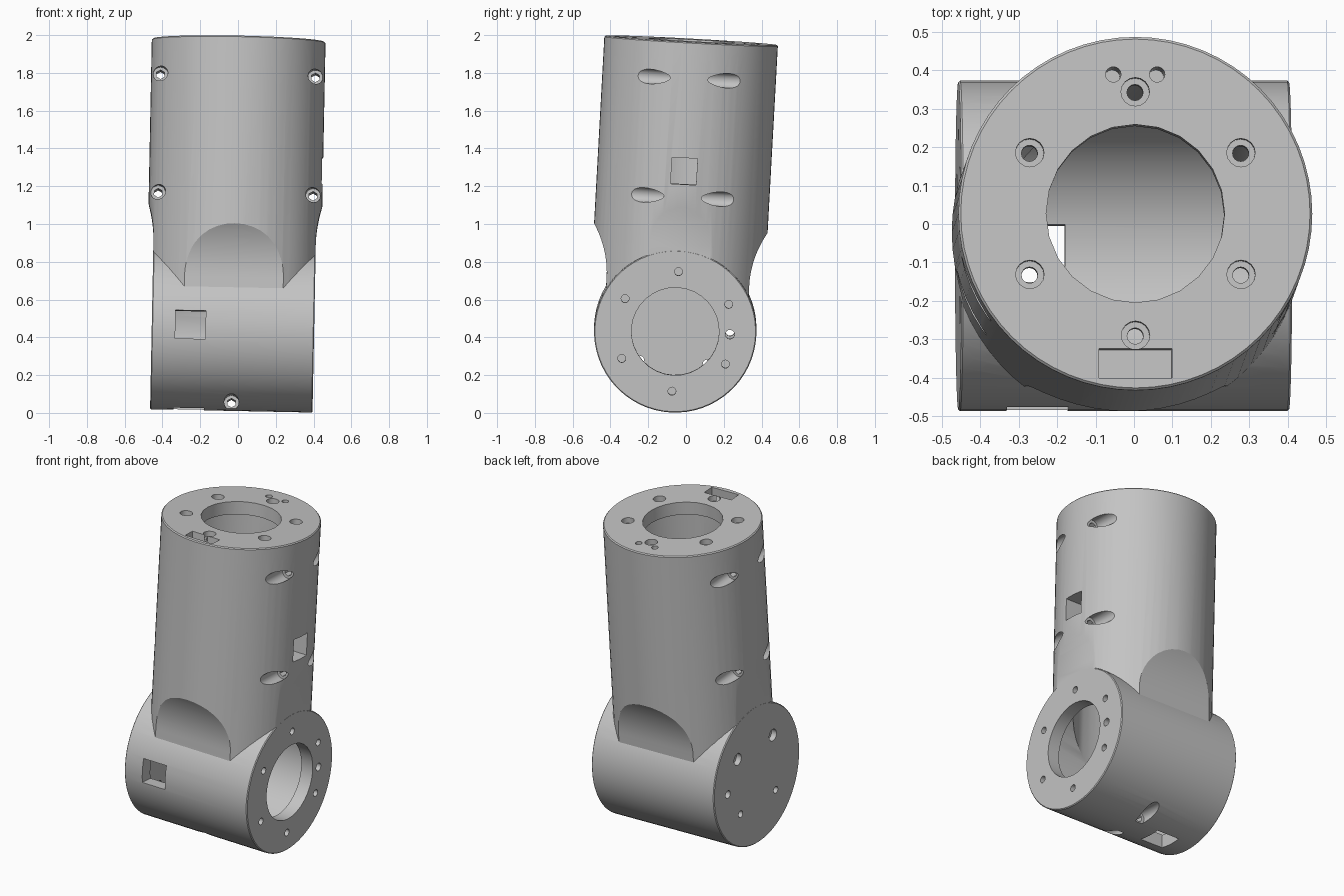
import bpy, bmesh
from math import sin, cos, pi, sqrt, radians
from mathutils import Matrix, Vector

cube = bpy.data.objects.get("Cube")
if cube:
    bpy.data.objects.remove(cube, do_unlink=True)

gray = bpy.data.materials.new("plain_gray")
gray.use_nodes = True
gray.diffuse_color = (0.55, 0.55, 0.55, 1)
gray.node_tree.nodes["Principled BSDF"].inputs["Base Color"].default_value = gray.diffuse_color

R_BARREL, HALF, R_ARM, TOP = 0.43, 0.43, 0.46, 1.535
WALL = 0.08
BORE = 0.35
TURN = {"x": Matrix.Rotation(pi / 2, 4, "Y"),
        "y": Matrix.Rotation(-pi / 2, 4, "X"),
        "z": Matrix.Identity(4)}
helpers = []


def make(name, bm):
    bmesh.ops.recalc_face_normals(bm, faces=bm.faces)
    mesh = bpy.data.meshes.new(name)
    bm.to_mesh(mesh)
    bm.free()
    mesh.materials.append(gray)
    ob = bpy.data.objects.new(name, mesh)
    bpy.context.collection.objects.link(ob)
    return ob


def cylinder(name, axis, r, start, end, at=(0, 0, 0), sides=16, chamfer=0):
    """Cylinder along an axis between two stations."""
    bm = bmesh.new()
    bmesh.ops.create_cone(bm, cap_ends=True, segments=sides, radius1=r, radius2=r, depth=end - start)
    if chamfer:
        rims = [e for e in bm.edges if abs(e.verts[0].co.z - e.verts[1].co.z) < 1e-5]
        bmesh.ops.bevel(bm, geom=rims, offset=chamfer, segments=1, affect="EDGES")
    shift = Matrix.Translation((0, 0, (start + end) / 2))
    bm.transform(Matrix.Translation(at) @ TURN[axis] @ shift)
    return make(name, bm)


def box(name, centre, size):
    bm = bmesh.new()
    bmesh.ops.create_cube(bm, size=1)
    bm.transform(Matrix.Translation(centre) @ Matrix.Diagonal((*size, 1)))
    return make(name, bm)


def waist(name, axis, half, low, high):
    """Prism whose straight sides flare outwards in a concave arc."""
    rise, run = R_ARM - half, high - low
    rad = (rise ** 2 + run ** 2) / (2 * rise)
    side = [(half, -0.2)]
    for i in range(15):
        dz = run * 1.25 * i / 14
        side.append((half + rad - sqrt(rad ** 2 - dz ** 2), low + dz))
    side += [(0.7, side[-1][1]), (0.7, 2)]
    outline = side + [(-a, z) for a, z in reversed(side)]
    bm = bmesh.new()
    place = (lambda a, z: (-1, a, z)) if axis == "x" else (lambda a, z: (a, -1, z))
    face = bm.faces.new([bm.verts.new(place(a, z)) for a, z in outline])
    grown = bmesh.ops.extrude_face_region(bm, geom=[face])["geom"]
    move = Vector((2, 0, 0)) if axis == "x" else Vector((0, 2, 0))
    bmesh.ops.translate(bm, vec=move, verts=[v for v in grown if isinstance(v, bmesh.types.BMVert)])
    return make(name, bm)


def combine(target, tool, how):
    mod = target.modifiers.new(tool.name, "BOOLEAN")
    mod.object, mod.operation, mod.solver = tool, how, "EXACT"
    tool.hide_render = True
    helpers.append(tool)


def cut(tool):
    combine(housing, tool, "DIFFERENCE")


# Upright arm, narrowed where it meets the barrel
arm = cylinder("upright_arm", "z", R_ARM, 0, TOP, sides=64, chamfer=0.006)
combine(arm, waist("front_back_waist", "x", 0.378, 0.26, 0.54), "INTERSECT")
combine(arm, waist("side_waist", "y", HALF - 0.0005, 0.46, 0.66), "INTERSECT")

# Cross barrel joined with the arm
housing = cylinder("joint_housing", "x", R_BARREL, -HALF, HALF, sides=64, chamfer=0.005)
combine(housing, arm, "UNION")

# Hollow interior and the three round openings
cut(cylinder("barrel_bore", "x", BORE, WALL - HALF, HALF - WALL, sides=48))
cut(cylinder("arm_bore", "z", BORE - 0.01, 0, TOP - WALL, sides=48))
cut(cylinder("top_opening", "z", 0.232, TOP - 0.2, TOP + 0.1, sides=24))
cut(cylinder("left_opening", "x", 0.232, HALF - 0.2, HALF + 0.1, sides=32))
cut(cylinder("right_opening", "x", 0.187, -HALF - 0.1, 0.2 - HALF, sides=32))


# Countersunk flange bolts
def bolt_circle(name, axis, face, sign, radius, count, first):
    for i in range(count):
        t = radians(first) + 2 * pi * i / count
        a, b = radius * cos(t), radius * sin(t)
        at = (a, b, 0) if axis == "z" else (0, a, b)
        for part, r, depth in (("head", 0.037, 0.035), ("shaft", 0.021, 0.15)):
            ends = sorted((face + sign * 0.05, face - sign * depth))
            cut(cylinder(f"{name}_{part}", axis, r, *ends, at=at))


bolt_circle("top_bolt", "z", TOP, 1, 0.317, 6, 90)
bolt_circle("left_bolt", "x", HALF, 1, 0.317, 6, 90)
bolt_circle("right_bolt", "x", -HALF, -1, 0.25, 4, 45)

# Small pin holes
for s in (-1, 1):
    cut(cylinder("top_pin_hole", "z", 0.02, TOP - 0.15, TOP + 0.05, at=(s * 0.057, 0.362, 0)))
cut(cylinder("cross_pin_hole", "x", 0.024, -0.6, 0.6, at=(0, 0.29, 0)))

# Clamping screws running front to back, sunk at both ends
clamps = [(s * 0.41, z, 0.1) for s in (-1, 1) for z in (1.34, 0.712)] + [(0, -0.392, 0.08)]
for x, z, floor in clamps:
    cut(cylinder("clamp_shaft", "y", 0.024, -0.3, 0.3, at=(x, 0, z), sides=6))
    for ends in ((floor, 0.6), (-0.6, -floor)):
        cut(cylinder("clamp_head", "y", 0.039, *ends, at=(x, 0, z), sides=20))

# Rectangular windows and the slot in the top rim
cut(box("front_window", (-0.225, -0.42, 0), (0.16, 0.24, 0.15)))
cut(box("bottom_window", (-0.225, 0, -0.42), (0.16, 0.15, 0.24)))
cut(box("side_window", (0.42, 0, 0.85), (0.24, 0.135, 0.14)))
cut(box("top_slot", (0, -0.39, TOP), (0.19, 0.076, 0.1)))

# Bake the cuts, drop the helpers and set the slight lean
bpy.context.view_layer.update()
graph = bpy.context.evaluated_depsgraph_get()
solid = bpy.data.meshes.new_from_object(housing.evaluated_get(graph))
housing.modifiers.clear()
housing.data = solid
for tool in helpers:
    bpy.data.objects.remove(tool, do_unlink=True)
solid.materials.clear()
solid.materials.append(gray)
solid.polygons.foreach_set("material_index", [0] * len(solid.polygons))

up = Vector((0.02, 0.055, 1)).normalized()
side = Vector((1, 0, -0.02)).normalized()
lean = Matrix((side, up.cross(side), up)).transposed().to_4x4()
solid.transform(Matrix.Translation((-0.027, -0.057, 0.44)) @ lean)

bpy.ops.object.select_all(action="DESELECT")
housing.select_set(True)
bpy.context.view_layer.objects.active = housing
bpy.ops.object.shade_smooth_by_angle(angle=radians(30))
